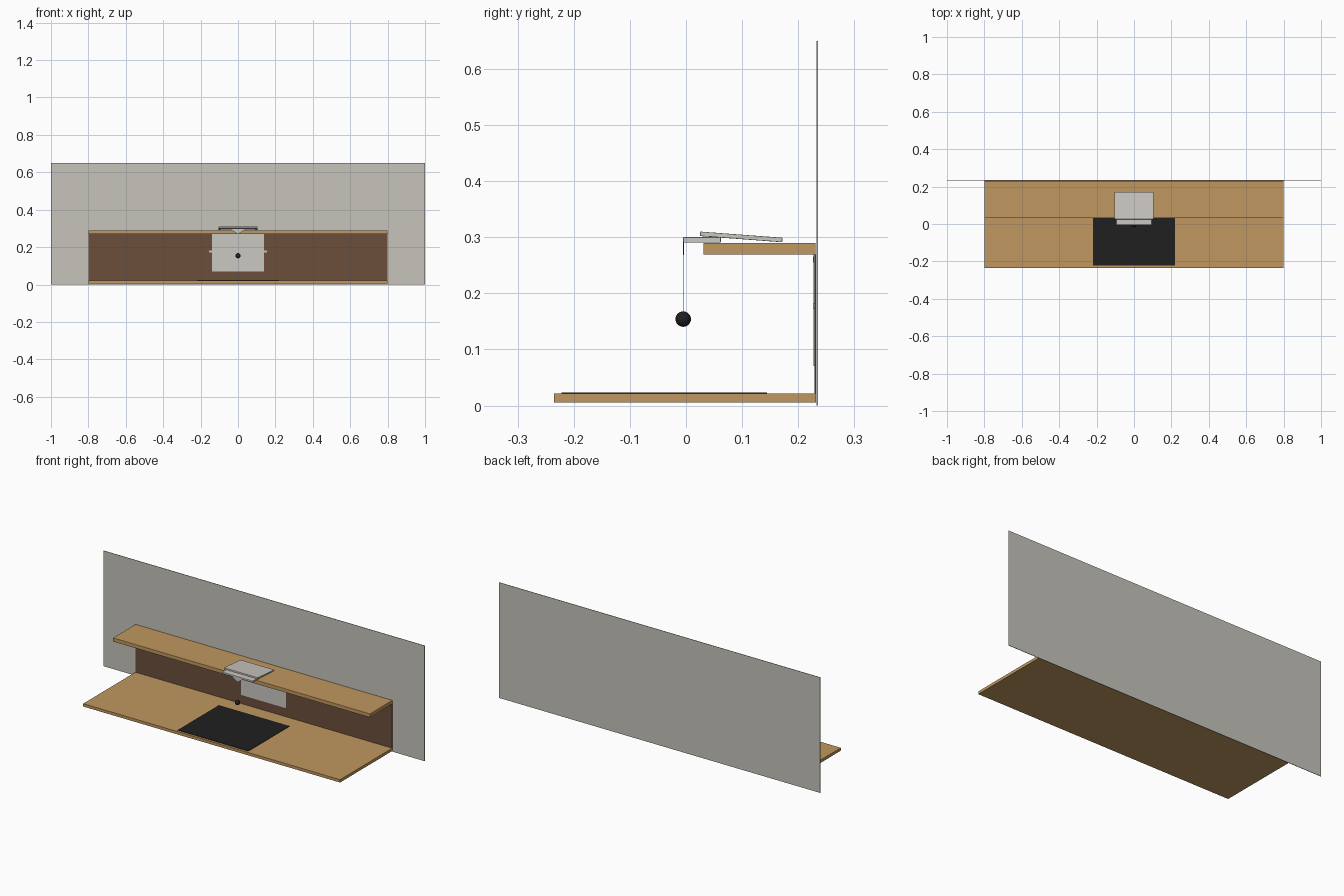
import bpy, bmesh, math

if "Cube" in bpy.data.objects:
    bpy.data.objects.remove(bpy.data.objects["Cube"])


def mat(name, rgb):
    m = bpy.data.materials.new(name)
    m.diffuse_color = (*rgb, 1)
    m.use_nodes = True
    m.node_tree.nodes["Principled BSDF"].inputs["Base Color"].default_value = m.diffuse_color
    return m


WOOD = mat("oak wood", (0.53, 0.31, 0.115))
BROWN = mat("dark brown", (0.15, 0.078, 0.045))
WALL = mat("wall grey", (0.57, 0.55, 0.50))
PAPER = mat("pale grey", (0.60, 0.58, 0.54))
BLACK = mat("black", (0.014, 0.014, 0.015))


def box(name, x, y, z, m, bevel=0.0, tilt=0.0):
    """Box from (min, max) ranges, optionally bevelled and tilted about x."""
    bm = bmesh.new()
    bmesh.ops.create_cube(bm, size=1)
    for v in bm.verts:
        v.co.x *= x[1] - x[0]
        v.co.y *= y[1] - y[0]
        v.co.z *= z[1] - z[0]
    me = bpy.data.meshes.new(name)
    bm.to_mesh(me)
    bm.free()
    ob = bpy.data.objects.new(name, me)
    ob.location = (sum(x) / 2, sum(y) / 2, sum(z) / 2)
    ob.rotation_euler.x = tilt
    me.materials.append(m)
    bpy.context.collection.objects.link(ob)
    if bevel:
        b = ob.modifiers.new("bevel", 'BEVEL')
        b.width = bevel
        b.segments = 2
    return ob


# wall, worktop, shelf and back panel
box("wall", (-1, 1), (0.2325, 0.235), (0, 0.65), WALL)
box("worktop", (-0.8, 0.8), (-0.235, 0.232), (0.005, 0.021), WOOD)
box("shelf", (-0.8, 0.8), (0.031, 0.231), (0.269, 0.29), WOOD, 0.0012)
box("back_panel", (-0.8, 0.8), (0.229, 0.232), (0.021, 0.269), BROWN)

# mat on the worktop
box("desk_mat", (-0.22, 0.22), (-0.222, 0.144), (0.021, 0.0235), BLACK)

# sheet on the back panel with its clips
box("sheet", (-0.14, 0.14), (0.2275, 0.229), (0.07, 0.269), PAPER)
for s in (-1, 1):
    box("side_clip", tuple(sorted((s * 0.135, s * 0.155))), (0.226, 0.229), (0.172, 0.182), PAPER)
    box("top_clip", tuple(sorted((s * 0.09, s * 0.10))), (0.226, 0.229), (0.255, 0.266), PAPER)

# bracket plate and the tilted slab resting on it
box("bracket_plate", (-0.095, 0.095), (-0.005, 0.062), (0.2905, 0.3), PAPER, 0.001)
box("tilted_slab", (-0.105, 0.105), (0.025, 0.172), (0.2965, 0.3045), PAPER, 0.001,
    -math.atan2(0.011, 0.147))

# triangular hanger under the front edge of the plate
bm = bmesh.new()
front = [bm.verts.new((x, -0.005, z)) for x, z in ((-0.034, 0.2915), (0.0, 0.268), (0.034, 0.2915))]
face = bm.faces.new(front)
ext = bmesh.ops.extrude_face_region(bm, geom=[face])
for v in ext["geom"]:
    if isinstance(v, bmesh.types.BMVert):
        v.co.y += 0.0015
bmesh.ops.recalc_face_normals(bm, faces=bm.faces)
me = bpy.data.meshes.new("hanger")
bm.to_mesh(me)
bm.free()
me.materials.append(PAPER)
bpy.context.collection.objects.link(bpy.data.objects.new("hanger", me))

# thread and hanging ball
bpy.ops.mesh.primitive_cylinder_add(vertices=8, radius=0.0005, depth=0.11, location=(0, -0.005, 0.217))
thread = bpy.context.object
thread.name = "thread"
thread.data.materials.append(PAPER)
bpy.ops.mesh.primitive_uv_sphere_add(segments=24, ring_count=14, radius=0.0138, location=(0, -0.005, 0.154))
ball = bpy.context.object
ball.name = "ball"
ball.data.materials.append(BLACK)
bpy.ops.object.shade_smooth()
